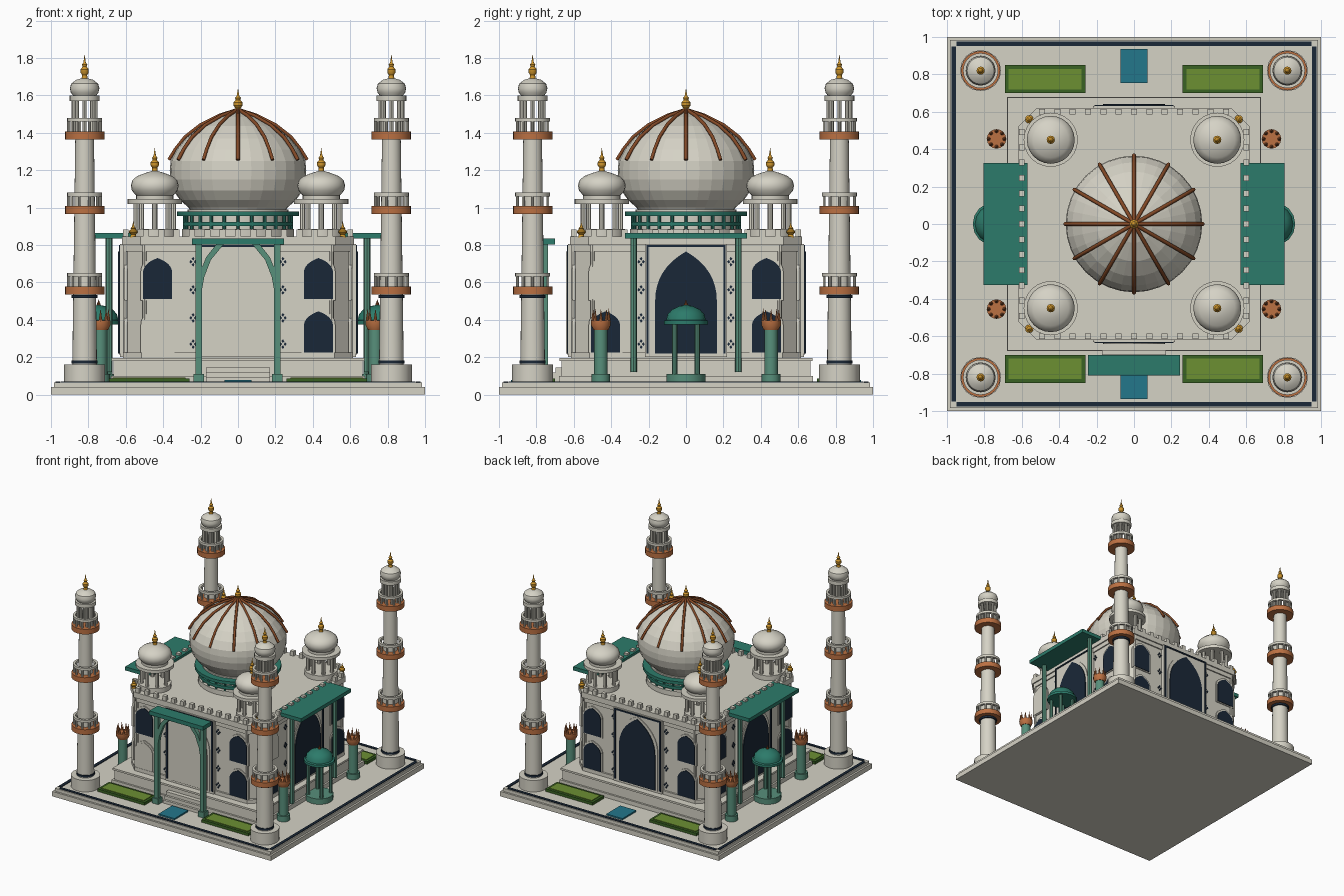
import bpy, bmesh, math
from mathutils import Matrix, Vector

if "Cube" in bpy.data.objects:
    bpy.data.objects.remove(bpy.data.objects["Cube"])


def material(name, *rgb):
    m = bpy.data.materials.new(name)
    col = [(c / 255) ** 2.2 for c in rgb] + [1]
    m.use_nodes = True
    m.diffuse_color = col
    m.node_tree.nodes["Principled BSDF"].inputs["Base Color"].default_value = col
    return m


WHITE = material("pale stone", 212, 209, 196)
NAVY = material("dark navy", 32, 44, 58)
TEAL = material("teal green", 48, 122, 106)
SAGE = material("sage green", 88, 142, 122)
GOLD = material("gold", 205, 148, 48)
COPPER = material("copper", 186, 112, 68)
BROWN = material("rib brown", 130, 74, 42)
GRASS = material("grass", 108, 142, 54)
HEDGE = material("dark hedge", 60, 98, 40)
WATER = material("water", 40, 118, 138)


def finish(bm, name, mat, smooth=False):
    bmesh.ops.remove_doubles(bm, verts=bm.verts, dist=1e-5)
    bmesh.ops.recalc_face_normals(bm, faces=bm.faces)
    me = bpy.data.meshes.new(name)
    bm.to_mesh(me)
    bm.free()
    me.materials.append(mat)
    if smooth:
        me.shade_smooth()
        me.set_sharp_from_angle(angle=math.radians(32))
    ob = bpy.data.objects.new(name, me)
    bpy.context.collection.objects.link(ob)
    return ob


def place(ob, spots):
    """Put the object at the first spot and linked copies at the rest."""
    for i, s in enumerate(spots):
        o = ob if i == 0 else ob.copy()
        if i:
            bpy.context.collection.objects.link(o)
        o.location = (*s, 0)


def boxes(name, mat, *spans):
    """One object made of boxes given as (x0, x1, y0, y1, z0, z1)."""
    bm = bmesh.new()
    for x0, x1, y0, y1, z0, z1 in spans:
        m = Matrix.Translation(((x0 + x1) / 2, (y0 + y1) / 2, (z0 + z1) / 2))
        bmesh.ops.create_cube(bm, size=1, matrix=m @ Matrix.Diagonal((x1 - x0, y1 - y0, z1 - z0, 1)))
    return finish(bm, name, mat)


def slab(name, mat, half, z0, z1):
    return boxes(name, mat, (-half, half, -half, half, z0, z1))


def lathe(name, mat, profile, n=24, spots=((0, 0),), smooth=True):
    bm = bmesh.new()
    vs = [bm.verts.new((r, 0, z)) for r, z in profile]
    es = [bm.edges.new(p) for p in zip(vs, vs[1:])]
    bmesh.ops.spin(bm, geom=vs + es, cent=(0, 0, 0), axis=(0, 0, 1), angle=math.tau, steps=n)
    place(finish(bm, name, mat, smooth), spots)


def disc(name, mat, r, z0, z1, n=24, spots=((0, 0),)):
    lathe(name, mat, [(0, z0), (r, z0), (r, z1), (0, z1)], n, spots)


def posts(name, mat, count, ring, r, z0, z1, spots=((0, 0),), top=None, turn=0):
    """Ring of round posts, tapering to radius top."""
    bm = bmesh.new()
    for i in range(count):
        a = turn + math.tau * i / count
        bmesh.ops.create_cone(bm, cap_ends=True, segments=8, radius1=r, radius2=r if top is None else top,
                              depth=z1 - z0, matrix=Matrix.Translation(
                                  (ring * math.cos(a), ring * math.sin(a), (z0 + z1) / 2)))
    place(finish(bm, name, mat, True), spots)


def prism(name, mat, pts, direction):
    bm = bmesh.new()
    face = bm.faces.new([bm.verts.new(p) for p in pts])
    new = bmesh.ops.extrude_face_region(bm, geom=[face])["geom"]
    bmesh.ops.translate(bm, verts=[v for v in new if isinstance(v, bmesh.types.BMVert)], vec=direction)
    return finish(bm, name, mat)


def octagon(name, mat, h, c, z0, z1):
    k = h - c
    pts = [(h, -k), (h, k), (k, h), (-k, h), (-h, k), (-h, -k), (-k, -h), (k, -h)]
    return prism(name, mat, [(x, y, z0) for x, y in pts], (0, 0, z1 - z0))


def arch(name, mat, cx, w, z0, spring, apex, y, depth, turn):
    """Pointed arch plate on the front wall, turned to another wall."""
    side = []
    for i in range(9):
        t = i / 8
        side.append((w * (1 - t * t), spring + (apex - spring) * (1.3 * t * (1 - t) + t * t)))
    outline = [(w, z0)] + side + [(-x, z) for x, z in side[-2::-1]] + [(-w, z0)]
    ob = prism(name, mat, [(cx + x, y, z) for x, z in outline], (0, -depth, 0))
    ob.rotation_euler.z = turn


def finial(name, z0, z1, r, spots):
    h = z1 - z0
    shape = [(0, 0), (.8, 0), (.6, .2), (1, .3), (1, .42), (.5, .52), (.65, .6), (.3, .68), (0, 1)]
    lathe(name, GOLD, [(a * r, z0 + b * h) for a, b in shape], 12, spots)


def corners(a, b=None):
    b = a if b is None else b
    return [(sx * a, sy * b) for sx in (-1, 1) for sy in (-1, 1)]


# Base and plinth
slab("base_lower", WHITE, 1.0, 0, .04)
slab("base_upper", WHITE, .985, .04, .065)
boxes("base_border", NAVY, *[s for e in (-.965, .965) for s in (
    (-.95, .95, e - .012, e + .012, .06, .07), (e - .012, e + .012, -.95, .95, .06, .07))])
slab("plinth_foot", WHITE, .68, .065, .1)
slab("plinth", WHITE, .665, .1, .18)
slab("plinth_cap", WHITE, .675, .18, .195)
boxes("front_steps", WHITE, *[(-.17, .17, -.735 + .018 * i, -.66, .065, .09 + .028 * i) for i in range(3)])

# Garden
for sy in (-1, 1):
    y0, y1 = sorted((sy * .755, sy * .935))
    boxes("pool", WATER, (-.073, .073, y0, y1, .06, .077))
    for sx in (-1, 1):
        x0, x1 = sorted((sx * .26, sx * .69))
        y0, y1 = sorted((sy * .7, sy * .85))
        boxes("hedge_border", HEDGE, (x0, x1, y0, y1, .06, .087))
        boxes("lawn", GRASS, (x0 + .02, x1 - .02, y0 + .02, y1 - .02, .06, .092))

# Main hall
octagon("hall_footing", WHITE, .615, .1, .19, .225)
octagon("hall_walls", WHITE, .6, .1, .2, .8)
octagon("cornice", WHITE, .61, .1, .765, .8)
octagon("roof_slab", WHITE, .62, .1, .8, .845)
posts("corner_shaft", WHITE, 1, 0, .012, .2, .8,
      corners(.6, .5) + corners(.5, .6))

# Walls: portal, windows and ornament, repeated on four sides
for k in range(4):
    turn = k * math.pi / 2
    merlons = [(.082 * i - .016, .082 * i + .016, -.615, -.585, .84, .882) for i in range(-6, 7)]
    parts = [
        boxes("merlons", WHITE, *merlons),
        boxes("portal", WHITE, (-.22, .22, -.63, -.58, .2, .805)),
        boxes("portal_frame", NAVY, (-.212, -.2, -.636, -.62, .22, .8), (.2, .212, -.636, -.62, .22, .8),
              (-.212, .212, -.636, -.62, .788, .8))]
    for ob in parts:
        ob.rotation_euler.z = turn
    arch("portal_arch_trim", WHITE, 0, .185, .215, .53, .785, -.62, .016, turn)
    arch("portal_door", WHITE if k == 0 else NAVY, 0, .165, .22, .5, .765, -.63, .012, turn)
    for cx in (-.43, .43):
        for z0 in (.225, .51):
            blank = (k == 0 and cx < 0 and z0 < .3) or (k == 1 and cx < 0 and z0 > .3)
            arch("window_trim", WHITE, cx, .09, z0 - .008, z0 + .15, z0 + .235, -.59, .018, turn)
            arch("window", WHITE if blank else NAVY, cx, .078, z0, z0 + .14, z0 + .22, -.6, .013, turn)
    for cx in (-.24, .24):
        for z in (.27, .41, .56, .71):
            for dx, dz in ((-.012, 0), (.012, 0), (0, -.016), (0, .016)):
                x, y = cx + dx, z + dz
                ob = prism("wall_petal", NAVY, [(x - .008, -.597, y), (x, -.597, y - .01),
                                                (x + .008, -.597, y), (x, -.597, y + .01)], (0, -.008, 0))
                ob.rotation_euler.z = turn

# Central drum and dome
disc("drum", WHITE, .27, .84, .99, 32)
disc("drum_step", WHITE, .3, .84, .885, 32)
disc("drum_lower_ring", TEAL, .295, .9, .922, 32)
posts("drum_balusters", TEAL, 24, .285, .009, .88, .96)
disc("drum_upper_ring", TEAL, .325, .955, .98, 32)
lathe("main_dome", WHITE, [(0, .985), (.255, .985), (.265, 1.0), (.31, 1.04), (.345, 1.09), (.362, 1.15),
                           (.365, 1.2), (.36, 1.25), (.33, 1.31), (.28, 1.37), (.2, 1.435),
                           (.1, 1.485), (0, 1.52)], 32, smooth=False)
for i in range(12):
    crv = bpy.data.curves.new("dome_rib", "CURVE")
    crv.dimensions, crv.bevel_depth, crv.bevel_resolution, crv.use_fill_caps = "3D", .01, 1, True
    path = crv.splines.new("POLY")
    pts = [(.37, 1.255), (.335, 1.312), (.283, 1.378), (.2, 1.443), (.1, 1.493), (0, 1.525)]
    path.points.add(len(pts) - 1)
    for p, (r, z) in zip(path.points, pts):
        p.co = (r, 0, z, 1)
    crv.materials.append(BROWN)
    rib = bpy.data.objects.new("dome_rib", crv)
    rib.rotation_euler.z = math.tau * i / 12
    bpy.context.collection.objects.link(rib)
finial("main_finial", 1.505, 1.64, .024, [(0, 0)])

# Roof kiosks
K = corners(.445, .45)
disc("roof_kiosk_base", WHITE, .125, .84, .885, 16, K)
posts("roof_kiosk_columns", WHITE, 8, .1, .014, .88, 1.025, K)
disc("roof_kiosk_eave", WHITE, .145, 1.02, 1.045, 24, K)
lathe("roof_kiosk_dome", WHITE, [(0, 1.04), (.1, 1.04), (.1, 1.065), (.122, 1.09), (.128, 1.118), (.12, 1.145),
                                 (.095, 1.168), (.05, 1.185), (0, 1.2)], 24, K)
finial("roof_kiosk_finial", 1.185, 1.32, .022, K)
finial("roof_corner_finial", .84, .925, .022, corners(.56))

# Minarets
M = corners(.82)
disc("minaret_base", WHITE, .11, .06, .16, 16, M)
lathe("minaret_shaft", WHITE, [(0, .15), (.066, .15), (.05, 1.37), (0, 1.37)], 24, M)
for z in (.175, .525):
    disc("minaret_band", NAVY, .07, z - .008, z + .008, 24, M)
for z in (.535, .965, 1.365):
    disc("balcony", COPPER, .105, z, z + .042, 24, M)
    posts("balcony_posts", WHITE, 10, .085, .008, z + .04, z + .1, M)
    lathe("balcony_rail", WHITE, [(.075, z + .095), (.094, z + .095), (.094, z + .115),
                                  (.075, z + .115), (.075, z + .095)], 24, M)
posts("lantern_columns", WHITE, 8, .058, .011, 1.4, 1.58, M)
disc("lantern_eave", WHITE, .08, 1.57, 1.6, 24, M)
lathe("minaret_dome", WHITE, [(0, 1.59), (.055, 1.59), (.074, 1.615), (.079, 1.638), (.072, 1.662),
                              (.045, 1.683), (0, 1.695)], 24, M)
finial("minaret_finial", 1.68, 1.82, .022, M)

# Front porch
boxes("porch_roof", TEAL, (-.245, .245, -.81, -.7, .802, .835))
boxes("porch_posts", SAGE, *[s for x in (-.21, .21) for s in (
    (x - .018, x + .018, -.773, -.737, .065, .805), (x - .028, x + .028, -.783, -.727, .065, .11))])
for s in (-1, 1):
    inner = [(.2, .52), (.18, .63), (.145, .72), (.075, .805)]
    outline = inner + [(.115, .805), (.17, .735), (.205, .65)]
    prism("porch_brace", SAGE, [(s * x, -.74, z) for x, z in outline], (0, -.03, 0))

# Side canopies, garden pavilions and torch columns
for s in (-1, 1):
    x0, x1 = sorted((s * .57, s * .805))
    boxes("side_canopy", TEAL, (x0, x1, -.325, .325, .835, .865))
posts("canopy_posts", SAGE, 1, 0, .018, .12, .84, corners(.69, .28))
P = [(-.745, 0), (.745, 0)]
disc("pavilion_base", SAGE, .105, .06, .11, 16, P)
posts("pavilion_columns", SAGE, 4, .085, .014, .1, .385, P, turn=math.pi / 4)
lathe("pavilion_dome", TEAL, [(0, .375), (.117, .375), (.117, .395), (.105, .4), (.098, .43), (.075, .455),
                              (.035, .473), (0, .48)], 16, P)
posts("pavilion_finial", BROWN, 1, 0, .014, .47, .51, P, top=0)
T = corners(.735, .455)
disc("torch_foot", SAGE, .05, .06, .11, 12, T)
disc("torch_column", SAGE, .036, .1, .36, 12, T)
lathe("torch_cup", COPPER, [(0, .345), (.04, .345), (.052, .37), (.052, .395), (0, .395)], 16, T)
posts("torch_spikes", COPPER, 8, .042, .011, .39, .46, T, top=0)
